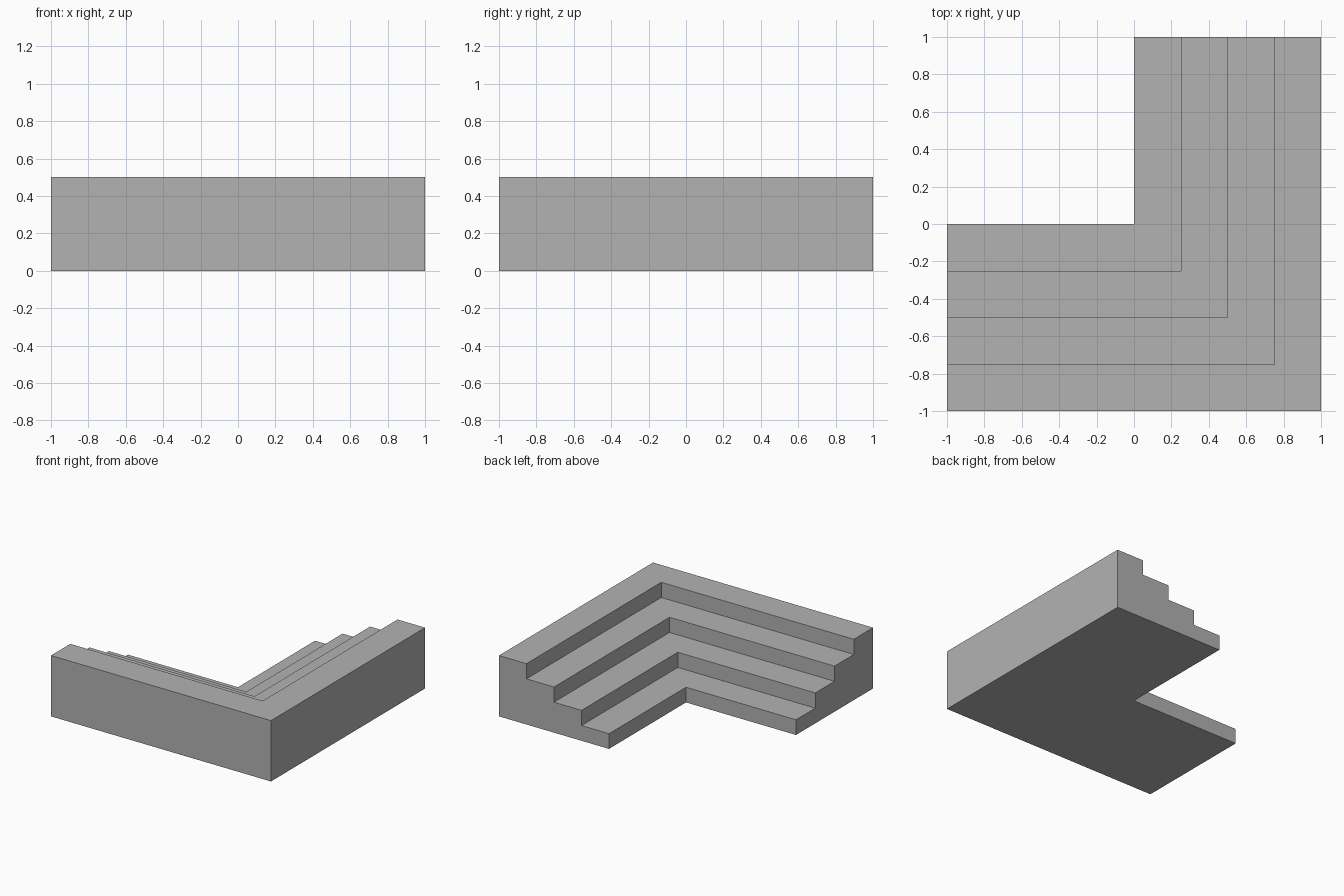
import bpy
import bmesh

cube = bpy.data.objects.get("Cube")
if cube:
    bpy.data.objects.remove(cube, do_unlink=True)

STEPS = 4
TREAD = 0.25
RISE = 0.125

# Plain stone grey
grey = bpy.data.materials.new("stone_grey")
grey.use_nodes = True
colour = (0.448, 0.448, 0.448, 1)
grey.diffuse_color = colour
grey.node_tree.nodes["Principled BSDF"].inputs["Base Color"].default_value = colour

# Stair profile: distance out from the inner corner, and height
profile = [(0, 0)]
for i in range(STEPS):
    height = (i + 1) * RISE
    profile += [(i * TREAD, height), ((i + 1) * TREAD, height)]
profile.append((STEPS * TREAD, 0))

# Sweep the profile along the two wings, mitred at the corner
bm = bmesh.new()
left_end = [bm.verts.new((-1, -d, z)) for d, z in profile]
corner = [bm.verts.new((d, -d, z)) for d, z in profile]
back_end = [bm.verts.new((d, 1, z)) for d, z in profile]
for a, b in ((left_end, corner), (corner, back_end)):
    for i in range(len(profile)):
        j = (i + 1) % len(profile)
        bm.faces.new((a[i], a[j], b[j], b[i]))

# Flat stepped ends
bm.faces.new(left_end)
bm.faces.new(back_end)
bmesh.ops.recalc_face_normals(bm, faces=bm.faces)

mesh = bpy.data.meshes.new("corner_stairs")
bm.to_mesh(mesh)
bm.free()
mesh.materials.append(grey)
stairs = bpy.data.objects.new("corner_stairs", mesh)
bpy.context.collection.objects.link(stairs)
